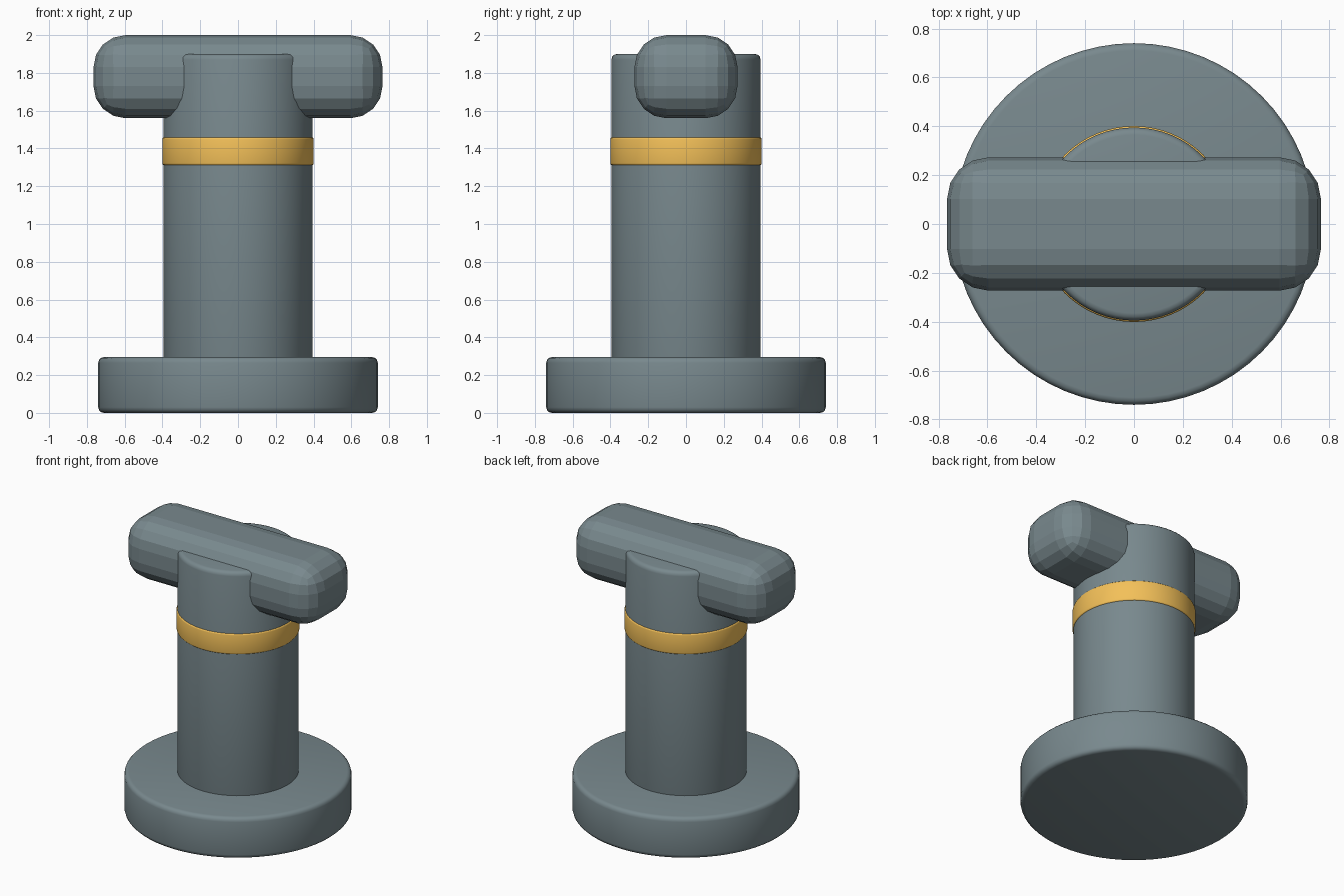
import bpy

if "Cube" in bpy.data.objects:
    bpy.data.objects.remove(bpy.data.objects["Cube"])


def material(name, color):
    mat = bpy.data.materials.new(name)
    mat.diffuse_color = (*color, 1)
    mat.use_nodes = True
    mat.node_tree.nodes["Principled BSDF"].inputs["Base Color"].default_value = mat.diffuse_color
    return mat


slate = material("slate", (0.19, 0.25, 0.27))
gold = material("gold", (0.90, 0.53, 0.10))


def finish(ob, name, mat, bevel, segments, smooth):
    ob.name = name
    ob.data.materials.append(mat)
    bpy.ops.object.transform_apply(location=False, rotation=False, scale=True)
    mod = ob.modifiers.new("rounded_edges", "BEVEL")
    mod.width = bevel
    mod.segments = segments
    mod.limit_method = "ANGLE"
    mod.angle_limit = 0.6
    bpy.ops.object.modifier_apply(modifier=mod.name)
    if smooth:
        bpy.ops.object.shade_smooth_by_angle(angle=0.6)


def disc(name, mat, radius, z0, z1, bevel):
    bpy.ops.mesh.primitive_cylinder_add(
        vertices=64, radius=radius, depth=z1 - z0, location=(0, 0, (z0 + z1) / 2))
    finish(bpy.context.object, name, mat, bevel, 3, True)


# Round foot, post and gold collar
disc("base", slate, 0.74, 0.0, 0.295, 0.03)
disc("post", slate, 0.395, 0.25, 1.90, 0.03)
disc("collar", gold, 0.401, 1.31, 1.46, 0.012)

# Faceted rounded crossbar through the top of the post
bpy.ops.mesh.primitive_cube_add(size=1, location=(0, 0, 1.78))
bar = bpy.context.object
bar.scale = (1.53, 0.546, 0.44)
finish(bar, "crossbar", slate, 0.17, 4, False)
